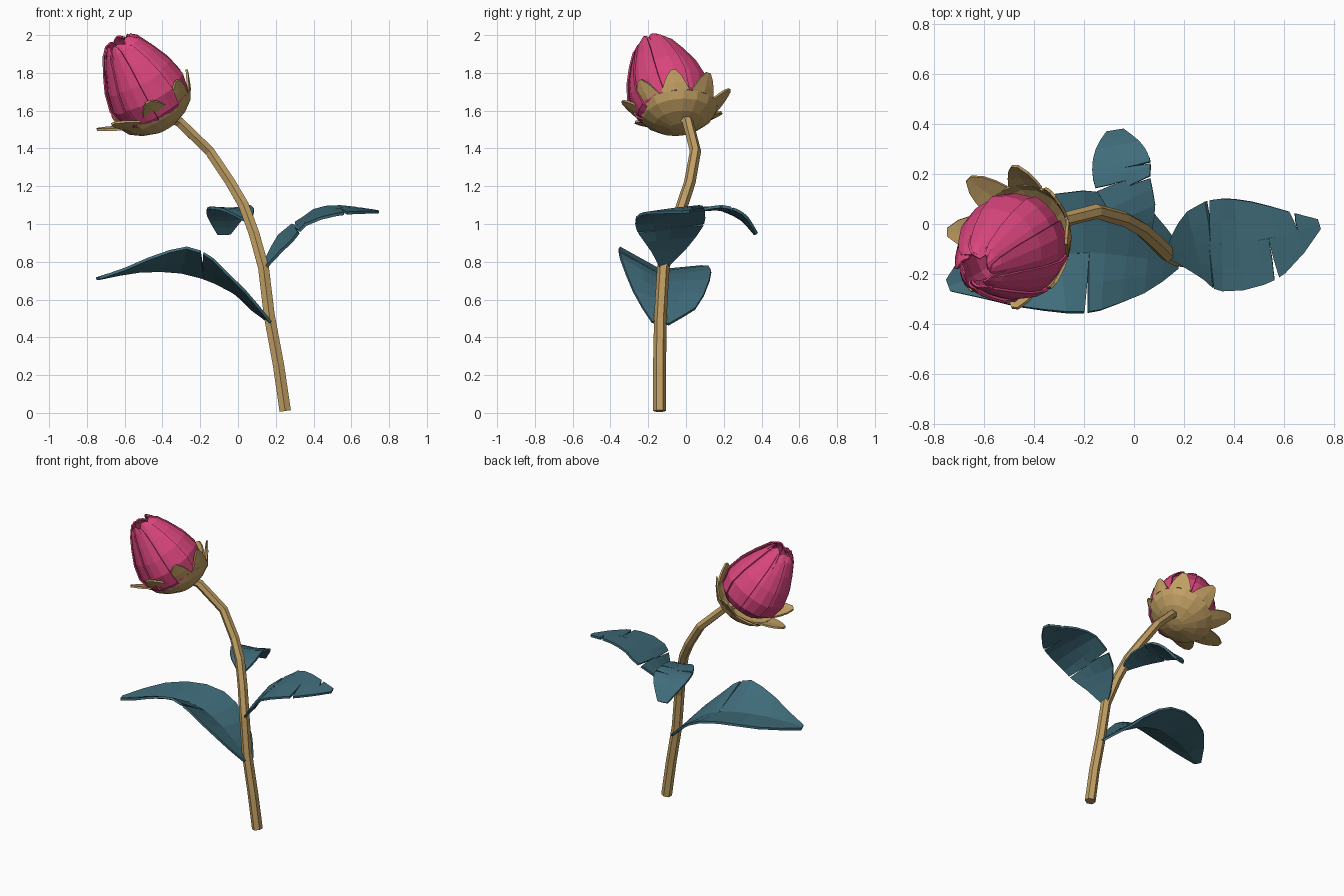
import bpy, bmesh, math
from mathutils import Vector

if "Cube" in bpy.data.objects:
    bpy.data.objects.remove(bpy.data.objects["Cube"])


def material(name, rgb):
    m = bpy.data.materials.new(name)
    m.diffuse_color = (*rgb, 1)
    m.use_nodes = True
    m.node_tree.nodes["Principled BSDF"].inputs["Base Color"].default_value = m.diffuse_color
    return m


PINK = material("petal pink", (0.70, 0.06, 0.205))
TAN = material("stem tan", (0.53, 0.345, 0.125))
TEAL = material("leaf teal", (0.05, 0.15, 0.195))


def finish(bm, name, mat, thick=0):
    bmesh.ops.remove_doubles(bm, verts=bm.verts, dist=0.0008)
    if not thick:
        bmesh.ops.recalc_face_normals(bm, faces=bm.faces)
    me = bpy.data.meshes.new(name)
    bm.to_mesh(me)
    bm.free()
    me.materials.append(mat)
    ob = bpy.data.objects.new(name, me)
    bpy.context.collection.objects.link(ob)
    if thick:
        mod = ob.modifiers.new("thickness", 'SOLIDIFY')
        mod.thickness = thick
        mod.offset = 0
    return ob


def grid(bm, rows, flip=False):
    """Skin a list of equally long point rows with faces."""
    vs = [[bm.verts.new(p) for p in row] for row in rows]
    for a, b in zip(vs, vs[1:]):
        for i in range(len(a) - 1):
            f = [a[i], a[i + 1], b[i + 1], b[i]]
            bm.faces.new(f[::-1] if flip else f)
    return vs


def sample(seq, t):
    """Catmull-Rom value at t in 0..1 of a list of numbers or vectors."""
    n = len(seq) - 1
    x = min(max(t, 0), 1) * n
    i = min(int(x), n - 1)
    u = x - i
    b, c = seq[i], seq[i + 1]
    a = seq[i - 1] if i else b * 2 - c
    d = seq[i + 2] if i + 2 <= n else c * 2 - b
    return (b * 2 + (c - a) * u + (a * 2 - b * 5 + c * 4 - d) * u * u
            + (b * 3 - a - c * 3 + d) * u ** 3) * 0.5


# ---- stem: six-sided tapering tube along a bent path
path = [Vector(p) for p in ((.25, -.14, .01), (.215, -.14, .25), (.165, -.135, .52), (.135, -.12, .77),
                            (.085, -.07, .95), (.03, -.02, 1.1), (-.04, .02, 1.22), (-.15, .05, 1.385),
                            (-.31, .01, 1.54), (-.37, -.025, 1.57))]
bm = bmesh.new()
rings = []
for i, p in enumerate(path):
    d = (path[min(i + 1, len(path) - 1)] - path[max(i - 1, 0)]).normalized()
    u = Vector((0, 1, 0)).cross(d).normalized()
    v = d.cross(u)
    r = .035 - .0007 * i
    rings.append([p + (u * math.cos(a) + v * math.sin(a)) * r
                  for a in [(k + .5) * math.pi / 3 for k in range(7)]])
vs = grid(bm, rings)
bm.faces.new(vs[0][:6])
bm.faces.new(vs[-1][:6])
finish(bm, "stem", TAN)


# ---- leaves: two folded halves along a midrib, with torn slits
def leaf(name, mid, w_a, w_b, rise_a, rise_b, slits_a, slits_b):
    mid = [Vector(p) for p in mid]
    bm = bmesh.new()
    for side, w, rise, slits in ((1, w_a, rise_a, slits_a), (-1, w_b, rise_b, slits_b)):
        cuts = [0] + slits + [1]
        for a, b in zip(cuts, cuts[1:]):
            ts = [a] + [k / 10 for k in range(1, 10) if a + .03 < k / 10 < b - .03] + [b]
            rows = []
            for t in ts:
                gap = .011 if t == a and a > 0 else -.011 if t == b and b < 1 else 0
                row = []
                for v in (0, .5, 1):
                    tt = t + gap * v * v
                    p = sample(mid, tt)
                    d = sample(mid, min(tt + .02, 1)) - sample(mid, min(tt + .02, 1) - .04)
                    n = Vector((-d.y, d.x, 0)).normalized() * side
                    h = max(sample(w, tt), .004)
                    row.append(p + (n + Vector((0, 0, sample(rise, tt)))) * h * v)
                rows.append(row)
            grid(bm, rows, flip=side > 0)
    finish(bm, name, TEAL, .015)


leaf("large_leaf", [(.175, -.15, .475), (.05, -.14, .59), (-.12, -.12, .69), (-.3, -.12, .745),
                    (-.52, -.17, .75), (-.74, -.25, .71)],
     [.03, .14, .225, .235, .165, .02], [.06, .19, .245, .24, .19, .03],
     [.2, .4, .55, .55, .4, .2], [-.1, -.2, .05, .12, .05, 0], [.47], [])
leaf("right_leaf", [(.14, -.12, .77), (.21, -.1, .87), (.3, -.08, .975), (.42, -.075, 1.055),
                    (.57, -.05, 1.08), (.74, 0, 1.065)],
     [.02, .11, .17, .175, .125, .02], [.02, .09, .175, .19, .15, .02],
     [.1, .1], [-.1, -.15], [.42, .9], [.41, .76])
leaf("small_leaf", [(.05, -.04, 1.02), (.02, .05, 1.065), (-.03, .16, 1.08), (-.05, .24, 1.06),
                    (-.065, .31, 1.02), (-.075, .37, .945)],
     [.02, .09, .12, .12, .09, .035], [.02, .07, .1, .115, .09, .035],
     [.05, .05], [.15, .1], [.43], [.38, .55])


# ---- bud and calyx each grow around their own tilted axis
BASE = Vector((-.385, -.035, 1.52))


def frame(axis):
    ax = Vector(axis).normalized()
    v = ax.cross(Vector((1, 0, 0))).normalized()
    u = v.cross(ax)
    return lambda r, ang, h: BASE + (u * math.cos(ang) + v * math.sin(ang)) * r + ax * h


# ---- petals: closed bud of overlapping pointed strips
bud = frame((-.25, -.15, .45))
PROFILE = [(.04, .07), (.07, .14), (.125, .194), (.22, .21), (.32, .187), (.42, .143), (.5, .1), (.54, .07)]


def petal_ring(name, count, scale, turn, lift):
    bm = bmesh.new()
    for k in range(count):
        a0 = turn + k * math.tau / count
        rows = []
        for j, (h, r) in enumerate(PROFILE):
            half = math.pi / count * (1.16 if j < 6 else 1.02 if j == 6 else .65)
            row = []
            for c in (-1, -.35, .35, 1):
                dip = .014 * abs(c) if j == len(PROFILE) - 1 else 0
                row.append(bud(r * scale + .009 * c * min(1, h * 6), a0 + c * half,
                               h + lift * (k % 2) * h - dip))
            rows.append(row)
        grid(bm, rows)
    finish(bm, name, PINK, .009)


petal_ring("outer_petals", 9, 1.0, .2, -.025)
petal_ring("inner_petals", 6, .87, .5, .01)

# ---- calyx: faceted cup with eight flaring sepals
cup = frame((-.26, -.05, .45))
bm = bmesh.new()
N = 8
grid(bm, [[cup(r, (k - .5) * math.pi / N, h) for k in range(2 * N + 1)]
          for h, r in ((-.015, 0), (-.01, .05), (.02, .13), (.06, .185), (.1, .208))])
for k in range(N):
    a0 = k * math.tau / N
    flare = .02 + .06 * (1 - math.cos(a0)) / 2
    rows = []
    for h, r, w in ((.1, .208, .95), (.14, .214, .68), (.18, .218, .43), (.215, .222, .13)):
        f = flare * (h - .1) / .09
        rows.append([cup(r + f, a0 + c * w * math.pi / N, h - f * .5) for c in (-1, 0, 1)])
    grid(bm, rows)
finish(bm, "calyx", TAN, .012)
